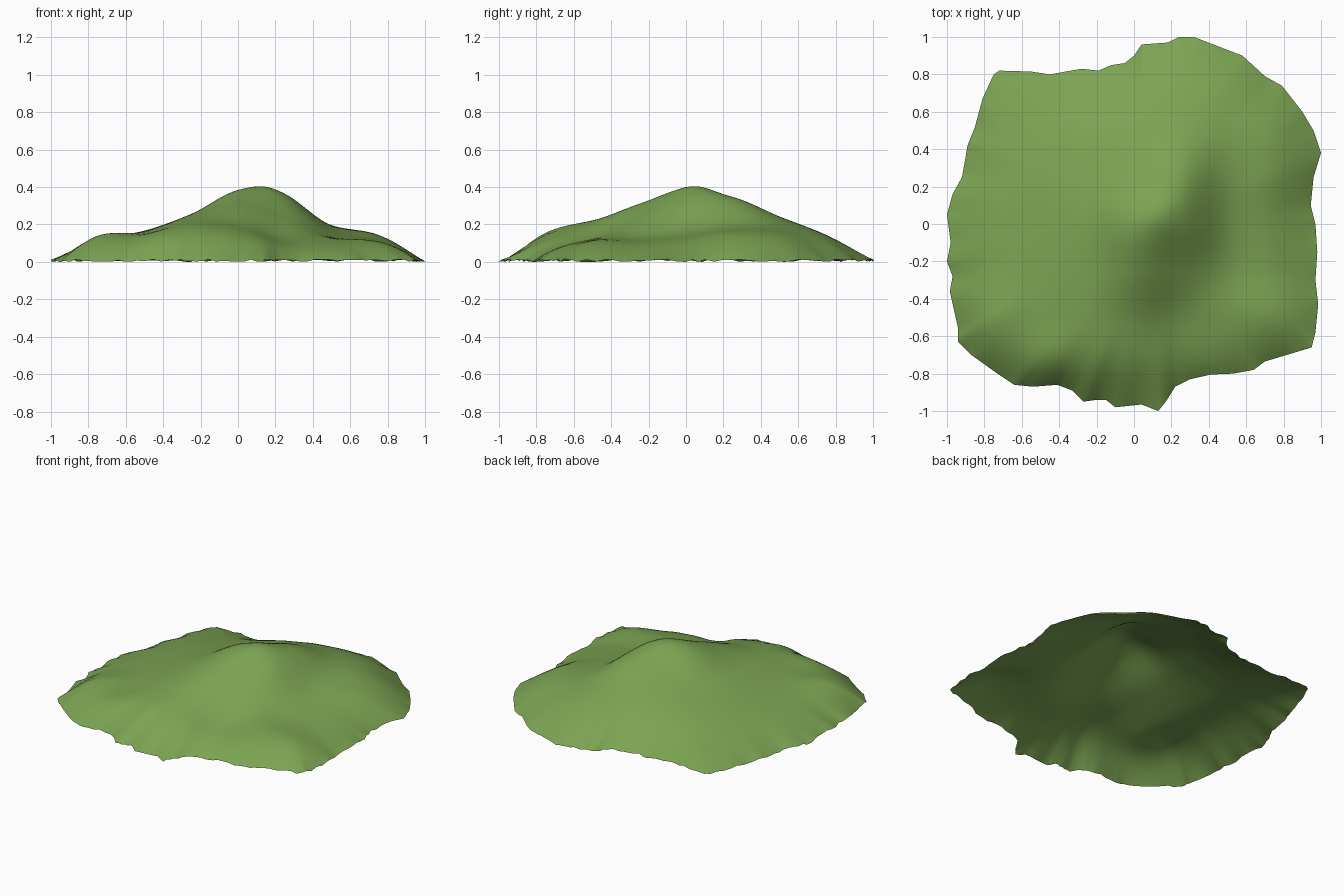
import bpy, bmesh, math, random

if "Cube" in bpy.data.objects:
    bpy.data.objects.remove(bpy.data.objects["Cube"])
random.seed(4)

PEAK = (0.12, 0.05)
RINGS, SUB = 36, 3

# Ragged ground outline, counter-clockwise from the right
OUTLINE = [
    (1, .38), (.96, .5), (.9, .6), (.83, .69), (.79, .74), (.7, .79), (.58, .9), (.45, .95),
    (.32, 1), (.24, 1), (.18, .97), (.04, .96), (0, .9), (-.05, .86), (-.12, .85), (-.19, .82),
    (-.28, .83), (-.45, .8), (-.55, .815), (-.72, .82), (-.75, .8), (-.81, .67), (-.85, .52),
    (-.89, .42), (-.9, .36), (-.92, .25), (-.97, .16), (-1, .05), (-.98, -.1), (-1, -.2),
    (-.97, -.28), (-.985, -.36), (-.94, -.56), (-.94, -.63), (-.87, -.7), (-.73, -.8),
    (-.64, -.86), (-.54, -.87), (-.41, -.86), (-.33, -.89), (-.27, -.95), (-.2, -.94),
    (-.15, -.94), (-.1, -.98), (.04, -.965), (.13, -1), (.17, -.95), (.22, -.87), (.3, -.83),
    (.41, -.805), (.53, -.8), (.64, -.78), (.7, -.735), (.85, -.69), (.95, -.66), (.97, -.58),
    (.985, -.43), (.97, -.3), (.98, -.15), (.97, 0), (.945, .1), (.96, .25)]

# Coarse relief in hundredths, every 0.25 units: rows from front to back, left to right
RELIEF = [
    (-15, -10, -5, 2, 1, 0, -8, -15, -20),
    (-10, 6, 13, 17, 14, 8.5, 5.5, 0, -10),
    (1, 14, 15.5, 21.5, 21, 13, 12, 10, 0),
    (1, 12.5, 16.5, 24.5, 31, 23.5, 13.5, 9.5, 0),
    (1, 11.5, 16.5, 25.5, 38, 34.5, 17, 11, 0),
    (0, 10, 15, 22, 30.5, 34, 19.5, 14.5, 3),
    (-3, 7.5, 11, 16.5, 22.5, 24, 18.5, 13, 0),
    (-5, 3, 4.5, 6, 12.5, 14.5, 12.5, 4.5, -6),
    (-10, -5, -5, -3, 1, 2, 0, -5, -15)]


def spline(a, b, c, d, t):
    return b + .5 * t * (c - a + t * (2*a - 5*b + 4*c - d + t * (3*(b - c) + d - a)))


def sample(row, u):
    """Smooth curve through nine values, u running from -1 to 1."""
    h = [2 * row[0] - row[1], *row, 2 * row[-1] - row[-2]]
    f = max(0, min(7.9999, (u + 1) * 4))
    i = int(f)
    return spline(*h[i:i + 4], f - i)


def height(x, y):
    z = sample([sample(row, x) for row in RELIEF], y) / 100
    # rounded summit
    return z + .022 * math.exp(-((x - .14)**2 + (y - .06)**2) / .0144)


# Subdivided outline
rim = []
for i, p in enumerate(OUTLINE):
    q = OUTLINE[(i + 1) % len(OUTLINE)]
    for k in range(SUB):
        t = k / SUB
        rim.append((p[0] + (q[0] - p[0]) * t, p[1] + (q[1] - p[1]) * t))
n = len(rim)

# Hill surface: rings shrinking from the outline to the peak, brought to the ground at the rim
bm = bmesh.new()
rings = []
ground = [random.uniform(0, .014) for _ in rim]
lift = [g - height(*p) for g, p in zip(ground, rim)]
soft = lift
for _ in range(6):
    soft = [(soft[j - 1] + 2 * soft[j] + soft[(j + 1) % n]) / 4 for j in range(n)]
for r in range(1, RINGS + 1):
    s = r / RINGS
    w = max(0, (s - .6) / .4)**2
    ring = []
    for j, (ex, ey) in enumerate(rim):
        x = PEAK[0] + (ex - PEAK[0]) * s
        y = PEAK[1] + (ey - PEAK[1]) * s
        d = soft[j] + (lift[j] - soft[j]) * s**16
        ring.append(bm.verts.new((x, y, height(x, y) + w * d)))
    rings.append(ring)
tip = bm.verts.new((*PEAK, height(*PEAK)))
for j in range(n):
    k = (j + 1) % n
    bm.faces.new((tip, rings[0][j], rings[0][k]))
    for a, b in zip(rings, rings[1:]):
        bm.faces.new((a[j], b[j], b[k], a[k]))
for f in bm.faces:
    f.smooth = True
mesh = bpy.data.meshes.new("grass_hill")
bm.to_mesh(mesh)
bm.free()

grass = bpy.data.materials.new("grass green")
grass.diffuse_color = (.2, .37, .085, 1)
grass.use_nodes = True
grass.node_tree.nodes["Principled BSDF"].inputs["Base Color"].default_value = grass.diffuse_color
mesh.materials.append(grass)
hill = bpy.data.objects.new("grass_hill", mesh)
bpy.context.collection.objects.link(hill)
